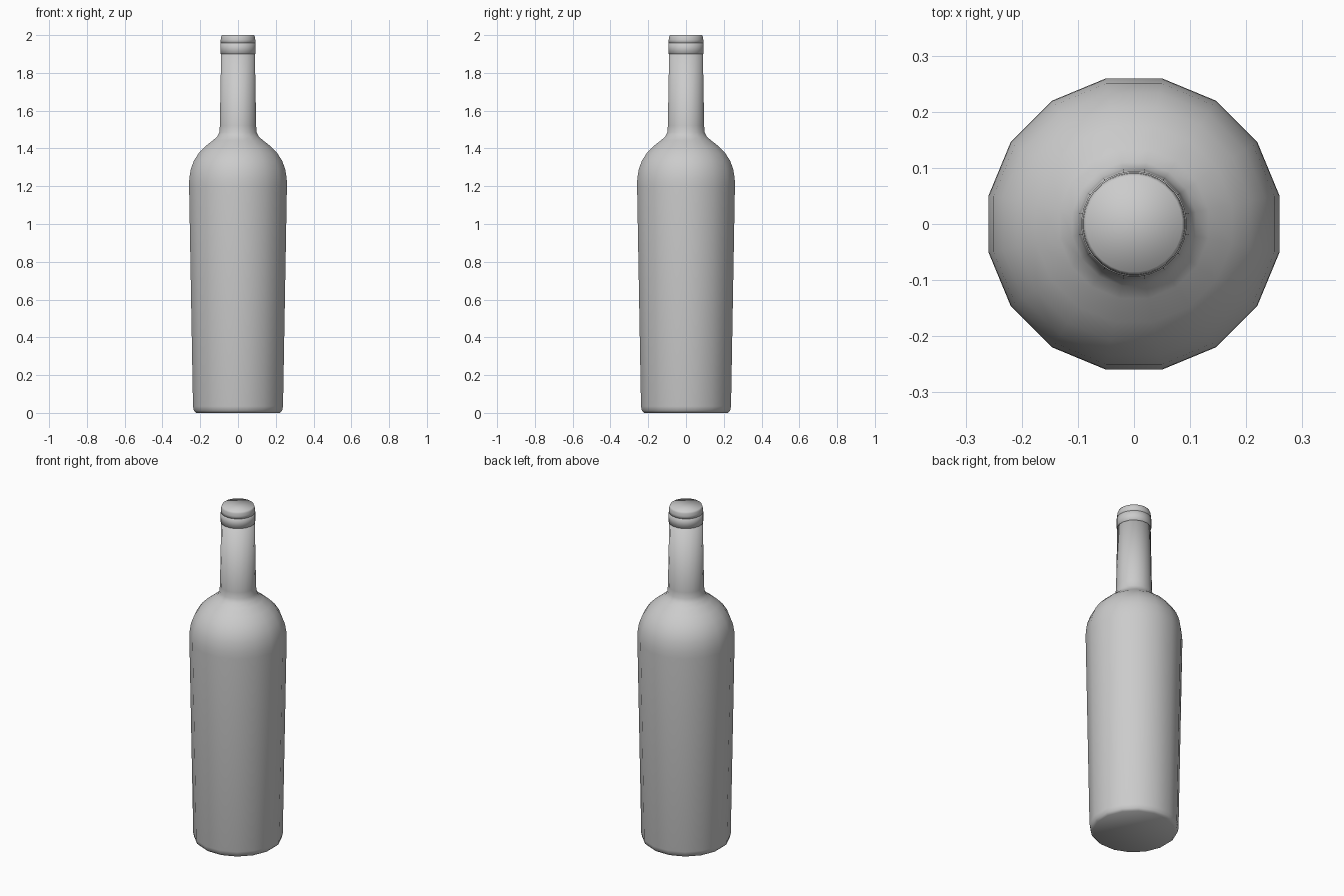
import bpy
import math

cube = bpy.data.objects.get("Cube")
if cube:
    bpy.data.objects.remove(cube, do_unlink=True)

grey = bpy.data.materials.new("plain_grey")
grey.use_nodes = True
colour = (0.6, 0.6, 0.6, 1)
grey.diffuse_color = colour
grey.node_tree.nodes["Principled BSDF"].inputs["Base Color"].default_value = colour


def lathe(name, profile, sides):
    """Spin (radius, height) pairs around z and close both ends."""
    verts, faces = [], []
    for r, z in profile:
        for i in range(sides):
            a = math.tau * (i + 0.5) / sides
            verts.append((r * math.cos(a), r * math.sin(a), z))
    for k in range(len(profile) - 1):
        for i in range(sides):
            j = (i + 1) % sides
            b, t = k * sides, (k + 1) * sides
            faces.append((b + i, b + j, t + j, t + i))
    faces.append(tuple(reversed(range(sides))))
    faces.append(tuple(range(len(verts) - sides, len(verts))))
    mesh = bpy.data.meshes.new(name)
    mesh.from_pydata(verts, [], faces)
    mesh.materials.append(grey)
    mesh.shade_smooth()
    obj = bpy.data.objects.new(name, mesh)
    bpy.context.collection.objects.link(obj)
    return obj


# Body, shoulder and neck
lathe("bottle_body", [
    (0.225, 0), (0.238, 0.012), (0.243, 0.035), (0.264, 1.2), (0.263, 1.24),
    (0.255, 1.29), (0.238, 1.335), (0.212, 1.375), (0.178, 1.41), (0.135, 1.443),
    (0.112, 1.463), (0.101, 1.485), (0.098, 1.52), (0.091, 1.91)], 16)

# Raised band below the mouth
lathe("neck_band", [(0.09, 1.9), (0.094, 1.902), (0.094, 1.958), (0.09, 1.96)], 32)

# Rounded closure on top
lathe("bottle_cap", [(0.092, 1.955), (0.092, 1.975), (0.09, 1.99), (0.086, 2.0)], 32)
